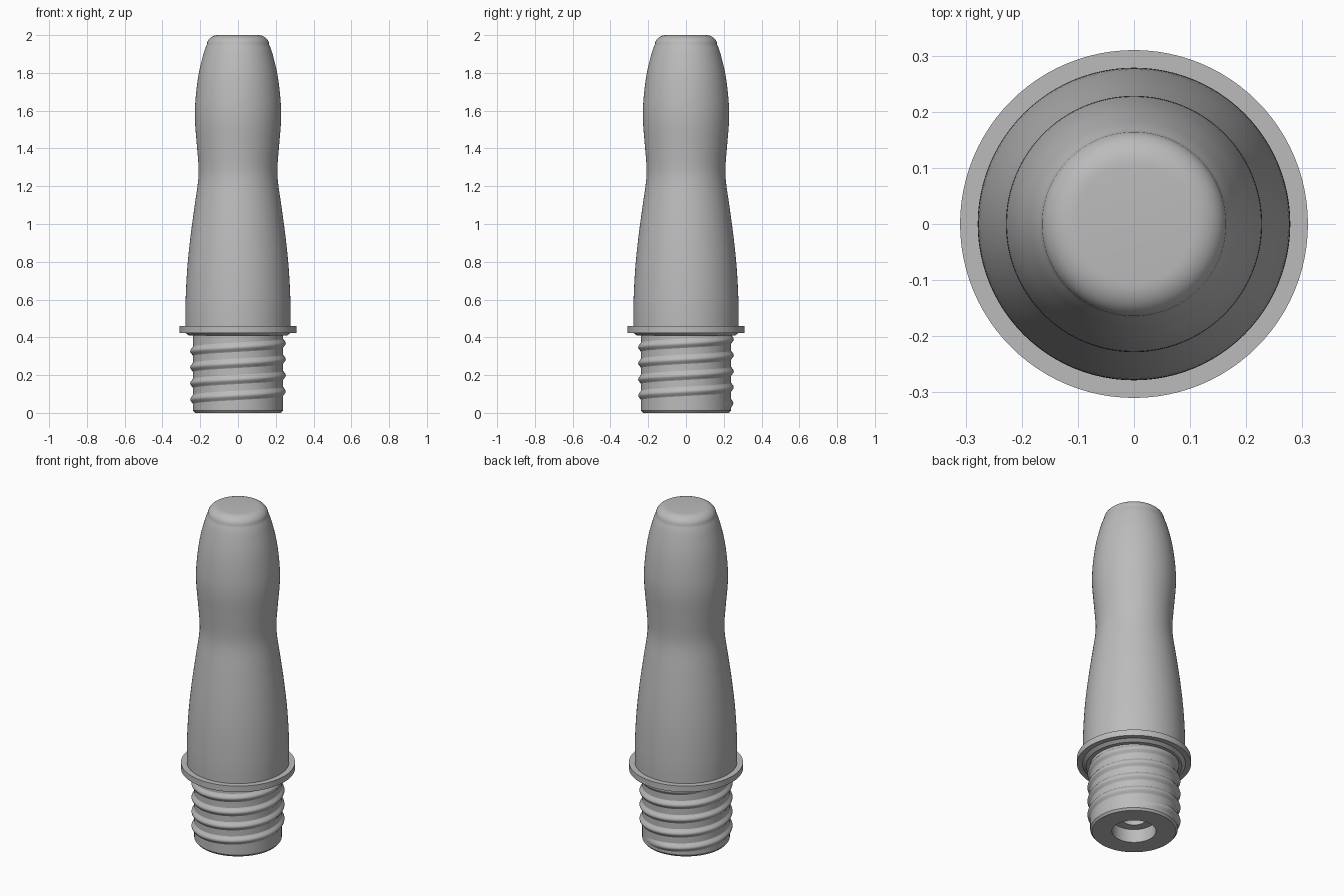
import bpy
import bmesh
from math import cos, pi, radians, sin, tau
from mathutils import Vector

SEGMENTS = 96

cube = bpy.data.objects.get("Cube")
if cube:
    bpy.data.objects.remove(cube, do_unlink=True)

grey = bpy.data.materials.new("plain grey")
grey.use_nodes = True
colour = (0.5, 0.5, 0.5, 1)
grey.diffuse_color = colour
grey.node_tree.nodes["Principled BSDF"].inputs["Base Color"].default_value = colour


def finish(name, bm, angle):
    bmesh.ops.recalc_face_normals(bm, faces=bm.faces)
    mesh = bpy.data.meshes.new(name)
    bm.to_mesh(mesh)
    bm.free()
    mesh.materials.append(grey)
    obj = bpy.data.objects.new(name, mesh)
    bpy.context.collection.objects.link(obj)
    bpy.ops.object.select_all(action="DESELECT")
    obj.select_set(True)
    bpy.context.view_layer.objects.active = obj
    bpy.ops.object.shade_smooth_by_angle(angle=radians(angle))
    return obj


def lathe(name, profile, angle=30):
    """Revolve (radius, height) points around the z axis."""
    bm = bmesh.new()
    verts = [bm.verts.new((r, 0, z)) for r, z in profile]
    edges = [bm.edges.new(pair) for pair in zip(verts, verts[1:])]
    bmesh.ops.spin(bm, geom=verts + edges, cent=(0, 0, 0), axis=(0, 0, 1),
                   angle=tau, steps=SEGMENTS, use_duplicate=False)
    bmesh.ops.remove_doubles(bm, verts=bm.verts, dist=0.0001)
    return finish(name, bm, angle)


def smooth_curve(points, steps=5):
    """Catmull-Rom curve through the points."""
    pts = [Vector(p) for p in points]
    pts = [pts[0]] + pts + [pts[-1]]
    out = []
    for a, b, c, d in zip(pts, pts[1:], pts[2:], pts[3:]):
        for i in range(steps):
            t = i / steps
            out.append(0.5 * (2 * b + (c - a) * t + (2 * a - 5 * b + 4 * c - d) * t ** 2
                              + (3 * b - a - 3 * c + d) * t ** 3))
    return out + [pts[-1]]


# Waisted grip with a rounded shoulder and flat top
side = smooth_curve([(0.278, 0.45), (0.278, 0.58), (0.269, 0.76), (0.252, 0.93),
                     (0.229, 1.1), (0.212, 1.22), (0.209, 1.3), (0.218, 1.42),
                     (0.228, 1.55), (0.225, 1.66), (0.209, 1.79), (0.183, 1.9),
                     (0.165, 1.95)])
shoulder = [(0.105 + 0.06 * cos(a), 1.95 + 0.05 * sin(a))
            for a in (i * pi / 16 for i in range(1, 9))]
lathe("grip", [tuple(p) for p in side] + shoulder + [(0, 2)], 40)

# Flat collar with a smaller step beneath it
lathe("collar", [(0.2, 0.41), (0.26, 0.41), (0.28, 0.424), (0.31, 0.424),
                 (0.31, 0.46), (0.2, 0.46)])

# Neck with a stepped bore from below
lathe("threaded_neck", [(0.238, 0.42), (0.238, 0.012), (0.228, 0), (0.12, 0),
                        (0.12, 0.08), (0.07, 0.08), (0.07, 0.4), (0, 0.4)])

# Rounded helical thread that fades in and out
PITCH, TURNS, CORE = 0.085, 4.3, 0.236
HALF_WIDTH, HEIGHT, COLUMNS = 0.032, 0.017, 10
bm = bmesh.new()
count = int(TURNS * SEGMENTS)
previous = None
for i in range(count + 1):
    turn = i / SEGMENTS
    angle = radians(55) + turn * tau
    fade = min(1, turn / 0.12, (TURNS - turn) / 0.12)
    row = []
    for j in range(COLUMNS + 1):
        s = 2 * j / COLUMNS - 1
        r = CORE + max(fade, 0) * HEIGHT * (1 + cos(pi * s)) / 2
        z = 0.042 + turn * PITCH + HALF_WIDTH * s
        row.append(bm.verts.new((r * cos(angle), r * sin(angle), z)))
    if previous:
        for a, b, c, d in zip(previous, row, row[1:], previous[1:]):
            bm.faces.new((a, b, c, d))
    previous = row
finish("screw_thread", bm, 60)
